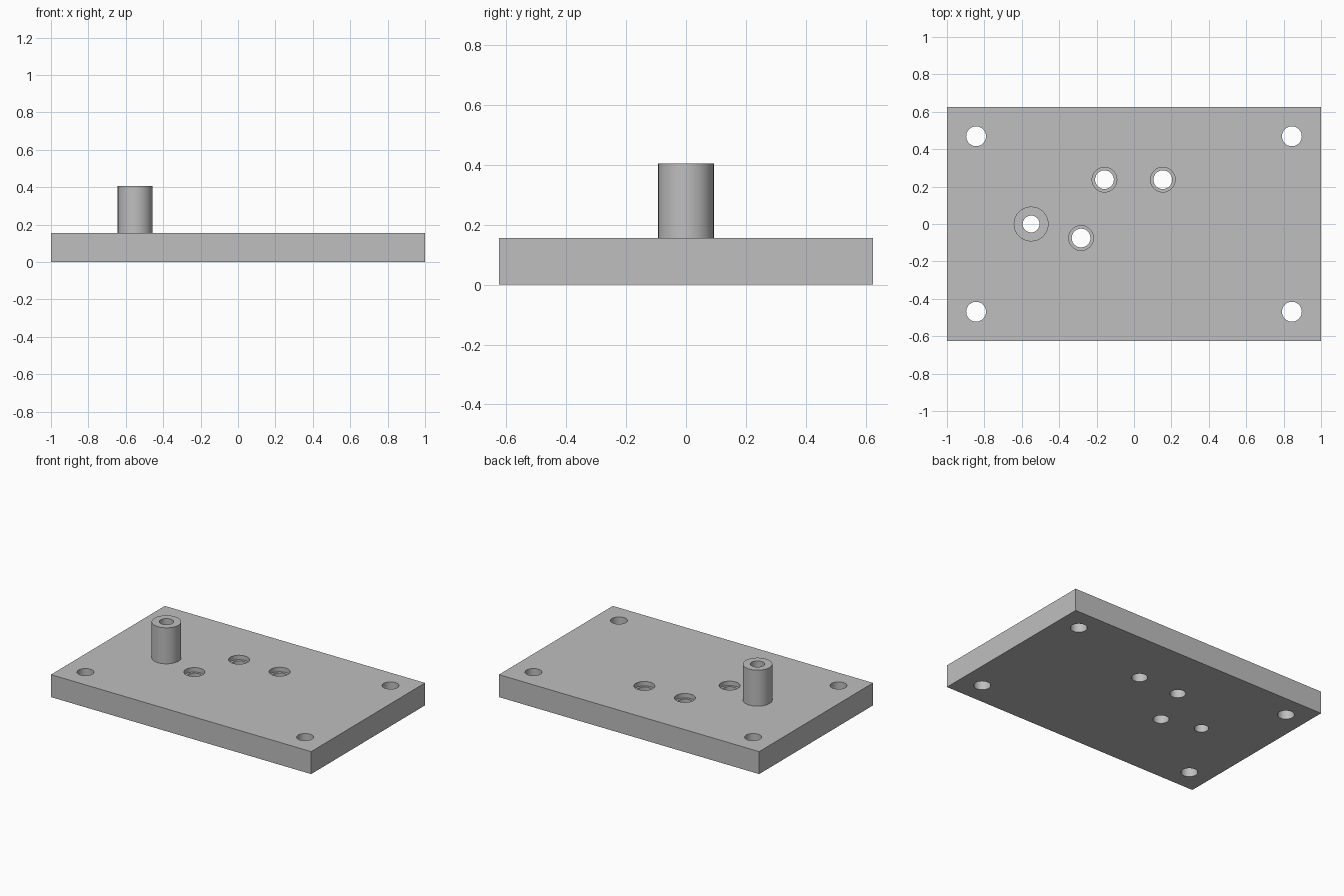
import bpy

default_cube = bpy.data.objects.get("Cube")
if default_cube:
    bpy.data.objects.remove(default_cube, do_unlink=True)

THICK = 0.156      # plate thickness
POST_TOP = 0.406   # height of the hollow post
SINK = 0.031       # depth of the counterbores

grey = bpy.data.materials.new("plain grey")
grey.use_nodes = True
colour = (0.52, 0.52, 0.52, 1)
grey.diffuse_color = colour
grey.node_tree.nodes["Principled BSDF"].inputs["Base Color"].default_value = colour


def cylinder(name, x, y, radius, low, high):
    bpy.ops.mesh.primitive_cylinder_add(
        vertices=64, radius=radius, depth=high - low, location=(x, y, (low + high) / 2))
    obj = bpy.context.object
    obj.name = name
    obj.data.materials.append(grey)
    return obj


def combine(target, tool, operation):
    mod = target.modifiers.new(operation.title(), 'BOOLEAN')
    mod.operation = operation
    mod.solver = 'EXACT'
    mod.object = tool
    bpy.context.view_layer.objects.active = target
    bpy.ops.object.modifier_apply(modifier=mod.name)
    bpy.data.objects.remove(tool, do_unlink=True)


def drill(x, y, radius, low=-0.1, high=0.6):
    cutter = cylinder("hole_cutter", x, y, radius, low, high)
    cutter.hide_render = True
    combine(plate, cutter, 'DIFFERENCE')


# Rectangular plate
bpy.ops.mesh.primitive_cube_add(size=1, location=(0, 0, THICK / 2))
plate = bpy.context.object
plate.name = "mounting_plate"
plate.scale = (2, 1.25, THICK)
bpy.ops.object.transform_apply(location=True, rotation=False, scale=True)
plate.data.materials.append(grey)

# Hollow post, bored right through the plate
post_x = -0.55
combine(plate, cylinder("post", post_x, 0, 0.093, THICK / 2, POST_TOP), 'UNION')
drill(post_x, 0, 0.045)

# Corner screw holes
for x in (-0.844, 0.844):
    for y in (-0.469, 0.469):
        drill(x, y, 0.053)

# Counterbored holes
for x, y in ((-0.158, 0.237), (0.154, 0.237), (-0.283, -0.075)):
    drill(x, y, 0.05)
    drill(x, y, 0.066, THICK - SINK)

# Smooth round walls with sharp rims
bpy.ops.object.select_all(action='DESELECT')
plate.select_set(True)
bpy.context.view_layer.objects.active = plate
bpy.ops.object.shade_smooth_by_angle()
